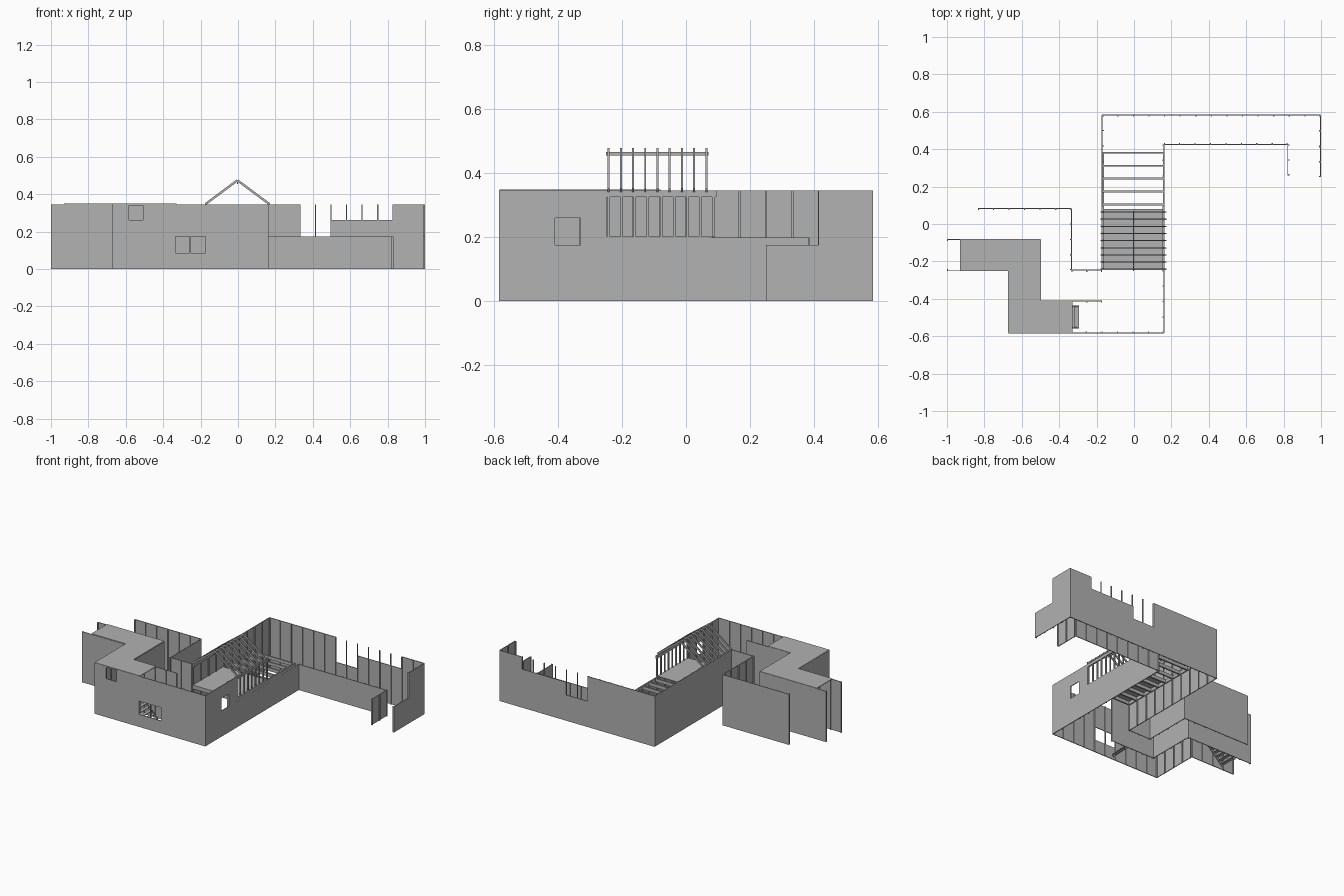
import bpy, bmesh, math
from mathutils import Vector, Matrix

cube = bpy.data.objects.get("Cube")
if cube:
    bpy.data.objects.remove(cube, do_unlink=True)

GREY = bpy.data.materials.new("plain grey")
GREY.use_nodes = True
GREY.diffuse_color = (0.445, 0.445, 0.445, 1)
GREY.node_tree.nodes["Principled BSDF"].inputs["Base Color"].default_value = GREY.diffuse_color

TOP, MID = 0.345, 0.175      # wall top and storey height
SKIN, STUD = 0.005, 0.006    # panel and stud thickness
PITCH = 0.0826               # stud spacing


def finish(name, bm):
    mesh = bpy.data.meshes.new(name)
    bm.to_mesh(mesh)
    bm.free()
    mesh.materials.append(GREY)
    ob = bpy.data.objects.new(name, mesh)
    bpy.context.collection.objects.link(ob)
    return ob


def add_box(bm, lo, hi, turn=None):
    lo, hi = Vector(lo), Vector(hi)
    size = hi - lo
    m = Matrix.Translation((lo + hi) / 2)
    if turn:
        m = m @ turn
    bmesh.ops.create_cube(bm, size=1, matrix=m @ Matrix.Diagonal((*size, 1)))


def wall(name, start, end, inside, height=TOP, cuts=()):
    """Thin panel from start to end with openings, and studs on the inside."""
    a, b = Vector((*start, 0)), Vector((*end, 0))
    length = (b - a).length
    d = (b - a) / length
    n = Vector((*inside, 0))
    ss = sorted({0, length} | {s for c in cuts for s in c[:2]})
    zs = sorted({0, height} | {z for c in cuts for z in c[2:]})
    bm = bmesh.new()
    for s0, s1 in zip(ss, ss[1:]):
        for z0, z1 in zip(zs, zs[1:]):
            s, z = (s0 + s1) / 2, (z0 + z1) / 2
            if any(c[0] < s < c[1] and c[2] < z < c[3] for c in cuts):
                continue
            corners = [(s0, z0), (s1, z0), (s1, z1), (s0, z1)]
            bm.faces.new([bm.verts.new(a + d * u + Vector((0, 0, v))) for u, v in corners])
    bmesh.ops.remove_doubles(bm, verts=bm.verts, dist=1e-4)
    ob = finish(name, bm)
    mod = ob.modifiers.new("thickness", "SOLIDIFY")
    mod.thickness, mod.offset = SKIN, 0
    # studs
    bm = bmesh.new()
    count = max(1, round(length / PITCH))
    for i in range(count + 1):
        s = min(max(i * length / count, STUD / 2), length - STUD / 2)
        p = a + d * s + n * (SKIN / 2 + STUD / 2)
        h = Vector((STUD / 2, STUD / 2, 0))
        add_box(bm, p - h, p + h + Vector((0, 0, height)))
    finish(name + "_studs", bm)


W, E, S, N = (-1, 0), (1, 0), (0, -1), (0, 1)

# Front room
wall("front_wall", (-0.67, -0.582), (0.16, -0.582), N,
     cuts=[(0.085, 0.165, 0.262, 0.34), (0.335, 0.5, 0.085, MID)])
wall("front_room_side_wall", (0.16, -0.582), (0.16, -0.247), W,
     cuts=[(0.172, 0.252, MID, 0.26)])
wall("front_room_inner_wall", (-0.5, -0.412), (-0.17, -0.412), S)

# Central hall
wall("hall_low_wall", (0.16, -0.247), (0.16, 0.425), W, MID)
wall("hall_tall_wall", (-0.17, -0.247), (-0.17, 0.582), E)

# Back corridor
wall("back_wall", (-0.17, 0.582), (0.997, 0.582), S,
     cuts=[(0.503, 0.665, MID, TOP), (0.665, 0.998, 0.262, TOP)])
wall("corridor_low_wall", (0.16, 0.425), (0.822, 0.425), N, MID)
wall("corridor_low_return", (0.822, 0.425), (0.822, 0.26), E, MID)
wall("corridor_end_tall", (0.997, 0.582), (0.997, 0.415), W)
wall("corridor_end_low", (0.997, 0.415), (0.997, 0.25), W, MID)

# Right wing
wall("wing_link_wall", (-0.17, -0.247), (-0.335, -0.247), S)
wall("wing_side_wall", (-0.335, -0.247), (-0.335, 0.083), W)
wall("wing_back_wall", (-0.335, 0.083), (-0.835, 0.083), S)
wall("passage_back_wall", (-1, -0.082), (-0.5, -0.082), S)
wall("passage_side_wall", (-0.5, -0.082), (-0.5, -0.412), W)
wall("passage_front_wall", (-1, -0.25), (-0.67, -0.25), N)
wall("passage_corner_wall", (-0.67, -0.25), (-0.67, -0.582), E)

# Flat roof over the zigzag passage
outline = [(-0.93, -0.08), (-0.5, -0.08), (-0.5, -0.41), (-0.33, -0.41),
           (-0.33, -0.584), (-0.672, -0.584), (-0.672, -0.25), (-0.93, -0.25)]
bm = bmesh.new()
face = bm.faces.new([bm.verts.new((x, y, TOP)) for x, y in outline])
ext = bmesh.ops.extrude_face_region(bm, geom=[face])
bmesh.ops.translate(bm, vec=(0, 0, 0.004),
                    verts=[v for v in ext["geom"] if isinstance(v, bmesh.types.BMVert)])
bmesh.ops.recalc_face_normals(bm, faces=bm.faces)
finish("passage_roof", bm)

# Hall floor joists and rim beams
bm = bmesh.new()
for i in range(10):
    y = -0.242 + i * 0.0692
    add_box(bm, (-0.167, y - 0.005, MID), (0.157, y + 0.005, 0.197))
for x in (-0.165, 0.158):
    add_box(bm, (x - 0.004, -0.247, MID), (x + 0.004, 0.385, 0.198))
finish("floor_joists", bm)

# Hall floor
bm = bmesh.new()
add_box(bm, (-0.17, -0.247, 0.197), (0.162, 0.08, 0.201))
finish("hall_floor", bm)

# Posts and headers carrying the roof frame
bm = bmesh.new()
for i in range(9):
    y = -0.242 + i * 0.041
    add_box(bm, (0.154, y - 0.004, 0.2), (0.162, y + 0.004, 0.326))
finish("hall_posts", bm)
bm = bmesh.new()
for x in (-0.165, 0.158):
    add_box(bm, (x - 0.005, -0.247, 0.325), (x + 0.005, 0.095, TOP))
finish("roof_headers", bm)

# Roof rafters and ridge beam
bm = bmesh.new()
run, rise = 0.172, 0.128
slope, half = math.atan2(rise, run), math.hypot(run, rise) / 2
for i in range(9):
    y = -0.242 + i * 0.0382
    for side in (-1, 1):
        c = Vector((side * run / 2 - 0.003, y, 0.474 - rise / 2))
        h = Vector((half, 0.003, 0.006))
        add_box(bm, c - h, c + h, Matrix.Rotation(side * slope, 4, "Y"))
finish("roof_rafters", bm)
bm = bmesh.new()
add_box(bm, (-0.006, -0.25, 0.455), (0.0, 0.07, 0.466))
finish("ridge_beam", bm)


def stair(name, x, direction, y0, y1, steps=9, run=0.02):
    """Open treads between two sloping side boards."""
    bm = bmesh.new()
    rise = MID / steps
    for i in range(steps):
        xa, xb = sorted((x + direction * i * run, x + direction * (i + 1.1) * run))
        z = (i + 1) * rise
        add_box(bm, (xa, y0, z - 0.004), (xb, y1, z))
    length = steps * run
    h = Vector((math.hypot(length, MID) / 2 - 0.006, 0.003, 0.007))
    turn = Matrix.Rotation(-direction * math.atan2(MID, length), 4, "Y")
    for y in (y0, y1):
        c = Vector((x + direction * length / 2, y, MID / 2))
        add_box(bm, c - h, c + h, turn)
    finish(name, bm)


# Stairs inside the passage
stair("front_stair", -0.295, -1, -0.555, -0.44)
stair("side_stair", -0.9, 1, -0.222, -0.11)
